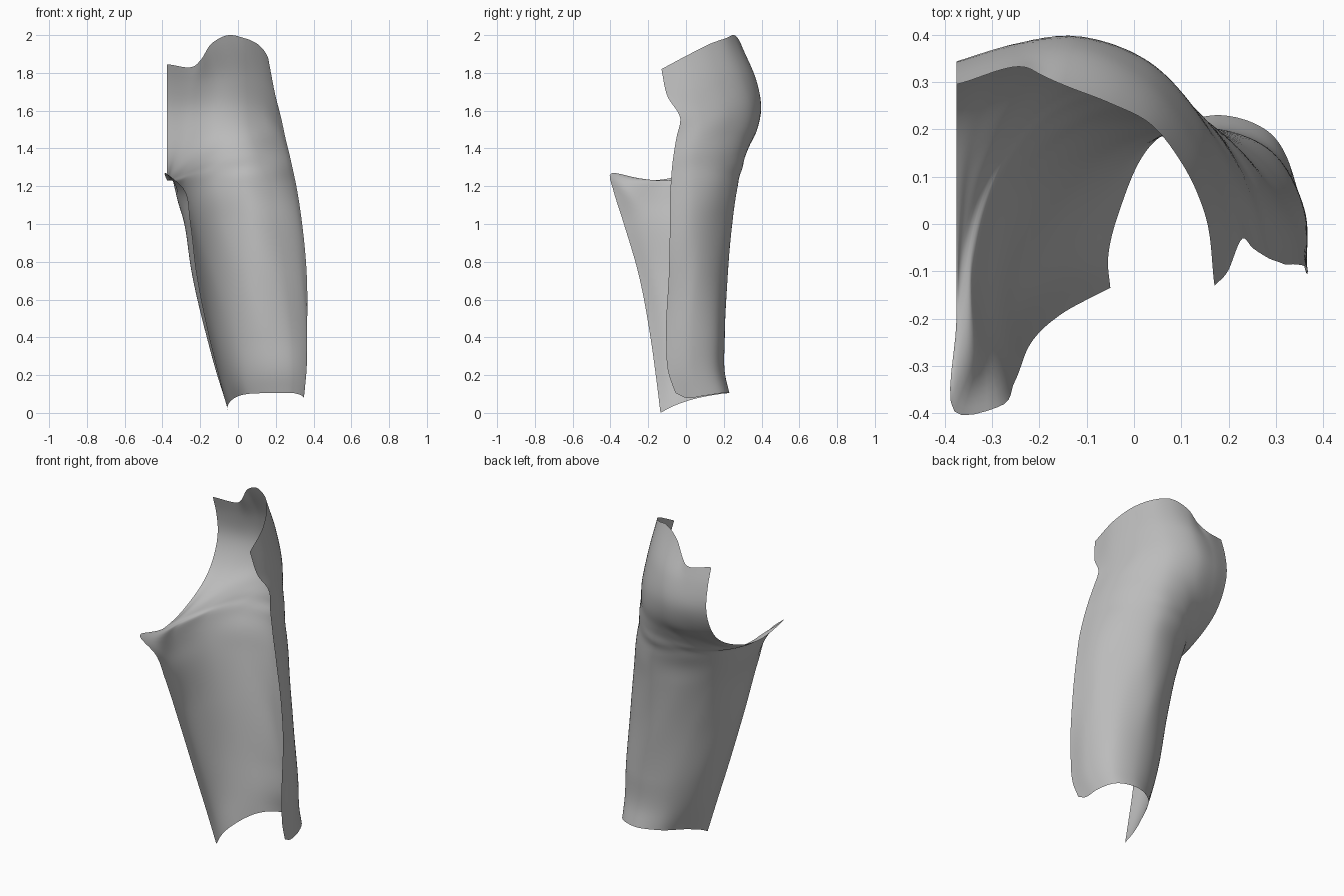
import bpy
import bmesh
from mathutils import Vector

cube = bpy.data.objects.get("Cube")
if cube:
    bpy.data.objects.remove(cube, do_unlink=True)


def make_material(name, colour):
    mat = bpy.data.materials.new(name)
    mat.use_nodes = True
    mat.diffuse_color = colour
    mat.node_tree.nodes["Principled BSDF"].inputs["Base Color"].default_value = colour
    return mat


def smooth_path(points, count):
    """Sample a smooth curve through the points at even spacing."""
    points = [Vector(p) for p in points]
    knots = [0.0]
    for a, b in zip(points, points[1:]):
        knots.append(knots[-1] + max((b - a).length, 1e-5))
    slopes = [(b - a) / (t - s) for a, b, s, t in zip(points, points[1:], knots, knots[1:])]
    tangents = [slopes[0]]
    for i in range(1, len(slopes)):
        before, after = knots[i] - knots[i - 1], knots[i + 1] - knots[i]
        tangents.append((slopes[i - 1] * after + slopes[i] * before) / (before + after))
    tangents.append(slopes[-1])

    samples, seg = [], 0
    for k in range(count):
        pos = knots[-1] * k / (count - 1)
        while seg < len(slopes) - 1 and pos > knots[seg + 1]:
            seg += 1
        span = knots[seg + 1] - knots[seg]
        t = (pos - knots[seg]) / span
        start, end = points[seg], points[seg + 1]
        cubic = t * t * (3 - 2 * t)
        samples.append(start.lerp(end, cubic)
                       + tangents[seg] * span * t * (1 - t) ** 2
                       - tangents[seg + 1] * span * t * t * (1 - t))
    return samples


def level(z, *outline):
    """A horizontal section of the leg."""
    return [(x, y, z) for x, y in outline]


def loft(name, sections, across, along, mat):
    """Skin an open sheet over a stack of sections."""
    rows = [smooth_path(s, across) for s in sections]
    columns = [smooth_path(c, along) for c in zip(*rows)]
    bm = bmesh.new()
    grid = [[bm.verts.new(p) for p in column] for column in columns]
    for left, right in zip(grid, grid[1:]):
        for i in range(along - 1):
            bm.faces.new((left[i], left[i + 1], right[i + 1], right[i]))
    mesh = bpy.data.meshes.new(name)
    bm.to_mesh(mesh)
    bm.free()
    mesh.materials.append(mat)
    mesh.shade_smooth()
    obj = bpy.data.objects.new(name, mesh)
    bpy.context.collection.objects.link(obj)
    return obj


# Each section runs from the inner seam, around the back, to the outer seam
hem = [(-.05, -.135, 0), (-.055, -.08, .03), (-.03, .03, .07), (.05, .18, .1), (.18, .23, .105),
       (.29, .19, .105), (.34, .09, .09), (.347, 0, .08), (.352, -.055, .105)]
ankle = level(.2, (-.1, -.16), (-.11, -.09), (-.07, .05), (.03, .17), (.17, .207),
              (.29, .165), (.355, .04), (.36, -.09))
shin = level(.4, (-.15, -.188), (-.165, -.1), (-.12, .06), (-.01, .17), (.14, .205),
             (.28, .16), (.36, .03), (.365, -.105))
knee = level(.75, (-.22, -.255), (-.245, -.17), (-.22, -.02), (-.13, .13), (.05, .222),
             (.2, .185), (.325, .06), (.363, -.09))
thigh = level(1.02, (-.253, -.335), (-.28, -.25), (-.285, -.1), (-.23, .08), (-.08, .22),
              (.07, .245), (.22, .16), (.315, .03), (.337, -.085))
upper_thigh = [(-.283, -.385, 1.18), (-.31, -.27, 1.13), (-.315, -.1, 1.12), (-.25, .1, 1.13),
               (-.1, .235, 1.15), (.06, .262, 1.15), (.2, .18, 1.15), (.295, .04, 1.15), (.318, -.085, 1.15)]

# Sections that start on the crotch curve
crotch_tip = [(-.375, -.4, 1.265), (-.335, -.3, 1.215), (-.335, -.12, 1.195), (-.28, .09, 1.2),
              (-.13, .25, 1.23), (.04, .275, 1.23), (.19, .185, 1.23), (.28, .04, 1.23), (.305, -.08, 1.22)]
crotch_base = [(-.375, -.2, 1.23), (-.36, -.05, 1.235), (-.3, .11, 1.255), (-.14, .275, 1.3),
               (.03, .295, 1.3), (.17, .2, 1.3), (.26, .05, 1.3), (.29, -.075, 1.29)]
crotch_rise = [(-.375, .05, 1.285), (-.345, .13, 1.305), (-.25, .245, 1.35), (-.1, .32, 1.38),
               (.04, .305, 1.38), (.17, .2, 1.38), (.25, .05, 1.38), (.272, -.065, 1.37)]
seat_low = [(-.375, .27, 1.43), (-.28, .32, 1.45), (-.13, .365, 1.47), (.03, .33, 1.47),
            (.15, .215, 1.47), (.225, .08, 1.47), (.25, -.05, 1.46)]

# Sections that start on the centre back seam
seat = [(-.375, .342, 1.6), (-.26, .378, 1.6), (-.13, .397, 1.6), (.02, .35, 1.6),
        (.135, .23, 1.59), (.2, .09, 1.57), (.23, -.03, 1.555)]
hip = [(-.375, .325, 1.75), (-.25, .36, 1.74), (-.1, .37, 1.76), (.03, .305, 1.77),
       (.13, .18, 1.75), (.185, .04, 1.71), (.198, -.1, 1.68)]
waist = [(-.375, .295, 1.845), (-.225, .33, 1.84), (-.2, .317, 1.865), (-.14, .29, 1.955),
         (-.05, .255, 2), (.03, .215, 1.985), (.1, .13, 1.955), (.15, .02, 1.9), (.17, -.13, 1.82)]

cloth = make_material("grey cloth", (.5, .5, .5, 1))
loft("back_trouser_leg_panel",
     [hem, ankle, shin, knee, thigh, upper_thigh, crotch_tip, crotch_base, crotch_rise,
      seat_low, seat, hip, waist],
     72, 80, cloth)
